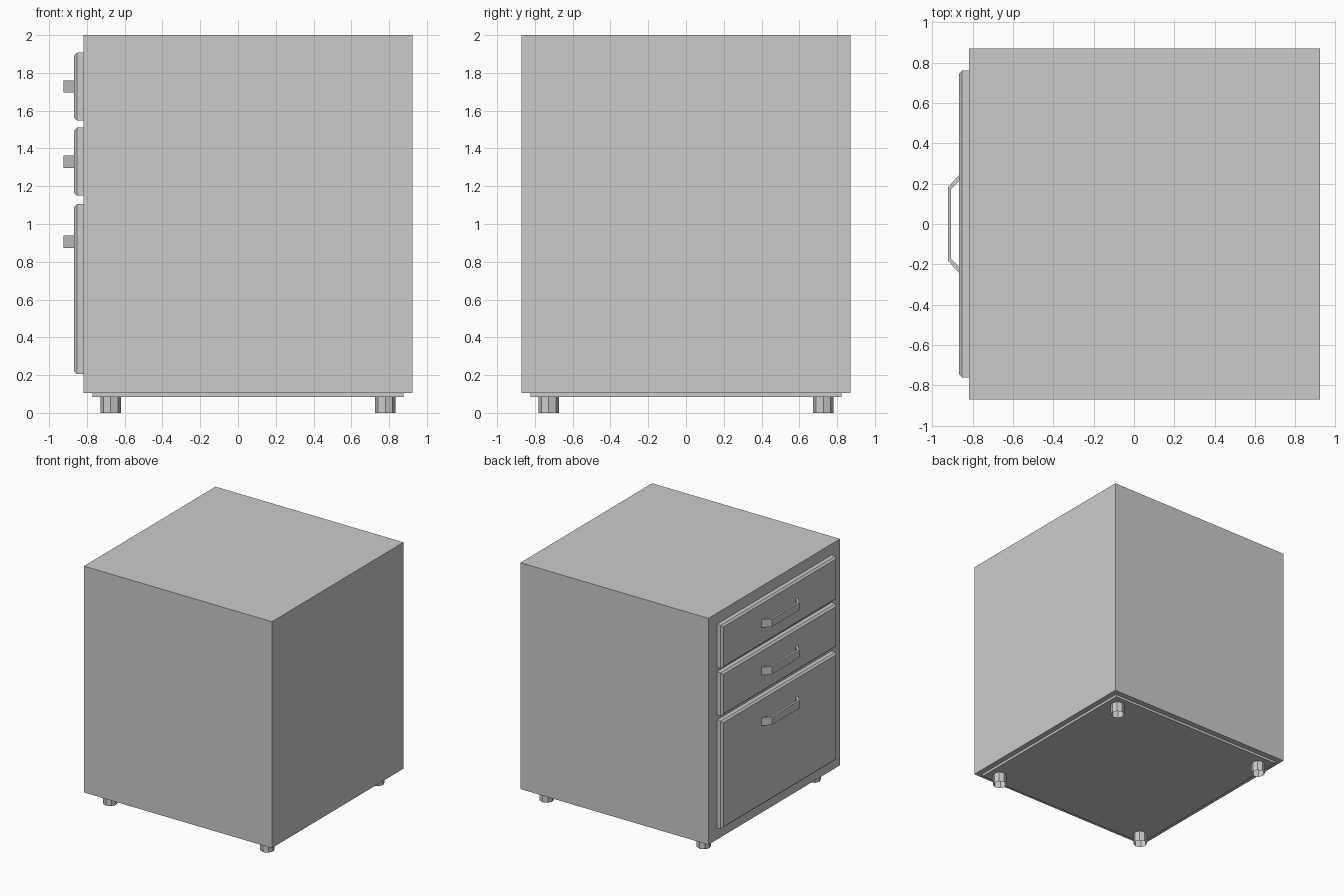
import bpy, bmesh

if "Cube" in bpy.data.objects:
    bpy.data.objects.remove(bpy.data.objects["Cube"])

CX = 0.053        # body centre in x (drawers face -x)
FACE = -0.817     # cabinet face carrying the drawers
FRONT = -0.867    # outer face of the drawers


def finish(name, bm):
    bmesh.ops.recalc_face_normals(bm, faces=bm.faces)
    mesh = bpy.data.meshes.new(name)
    bm.to_mesh(mesh)
    bm.free()
    obj = bpy.data.objects.new(name, mesh)
    bpy.context.collection.objects.link(obj)
    return obj


def box_bm(x0, x1, y0, y1, z0, z1):
    bm = bmesh.new()
    bmesh.ops.create_cube(bm, size=1)
    bmesh.ops.scale(bm, vec=(x1 - x0, y1 - y0, z1 - z0), verts=bm.verts)
    bmesh.ops.translate(bm, vec=((x0 + x1) / 2, (y0 + y1) / 2, (z0 + z1) / 2), verts=bm.verts)
    return bm


def drawer_front(name, z0, z1):
    # slab with a chamfer around its outer face only
    bm = box_bm(FRONT, FACE, -0.76, 0.76, z0, z1)
    rim = [e for e in bm.edges if all(v.co.x < FRONT + 0.001 for v in e.verts)]
    bmesh.ops.bevel(bm, geom=rim, offset=0.015, segments=1, affect='EDGES', profile=0.5)
    return finish(name, bm)


def handle(name, z0, z1):
    # bent strip profile seen from above, extruded upwards
    half = [(FRONT, 0.212), (FRONT, 0.243), (-0.923, 0.18), (-0.906, 0.172)]
    outer = [half[1], half[2]]
    inner = [half[3], half[0]]
    profile = (outer + [(x, -y) for x, y in reversed(outer)]
               + [(x, -y) for x, y in reversed(inner)] + inner)
    bm = bmesh.new()
    face = bm.faces.new([bm.verts.new((x, y, z0)) for x, y in profile])
    ext = bmesh.ops.extrude_face_region(bm, geom=[face])
    top = [g for g in ext["geom"] if isinstance(g, bmesh.types.BMVert)]
    bmesh.ops.translate(bm, vec=(0, 0, z1 - z0), verts=top)
    return finish(name, bm)


def foot(name, x, y):
    # eight-sided open tube
    bm = bmesh.new()
    bmesh.ops.create_cone(bm, cap_ends=False, segments=8, radius1=0.055, radius2=0.055, depth=0.085)
    bmesh.ops.translate(bm, vec=(x, y, 0.0425), verts=bm.verts)
    return finish(name, bm)


# Cabinet body and recessed base plate
finish("cabinet_body", box_bm(FACE, 0.923, -0.87, 0.87, 0.106, 2.0))
finish("base_plate", box_bm(CX - 0.823, CX + 0.823, -0.823, 0.823, 0.085, 0.106))

# Drawers and handles: drawer bottom, drawer top, handle centre
for label, z0, z1, hz in (("top", 1.547, 1.908, 1.728),
                          ("middle", 1.15, 1.511, 1.33),
                          ("bottom", 0.205, 1.106, 0.907)):
    drawer_front(label + "_drawer", z0, z1)
    handle(label + "_handle", hz - 0.033, hz + 0.033)

# Feet
for sx, end in ((-1, "drawer_side"), (1, "back_side")):
    for sy, side in ((-1, "near"), (1, "far")):
        foot(f"foot_{end}_{side}", CX + sx * 0.727, sy * 0.727)
